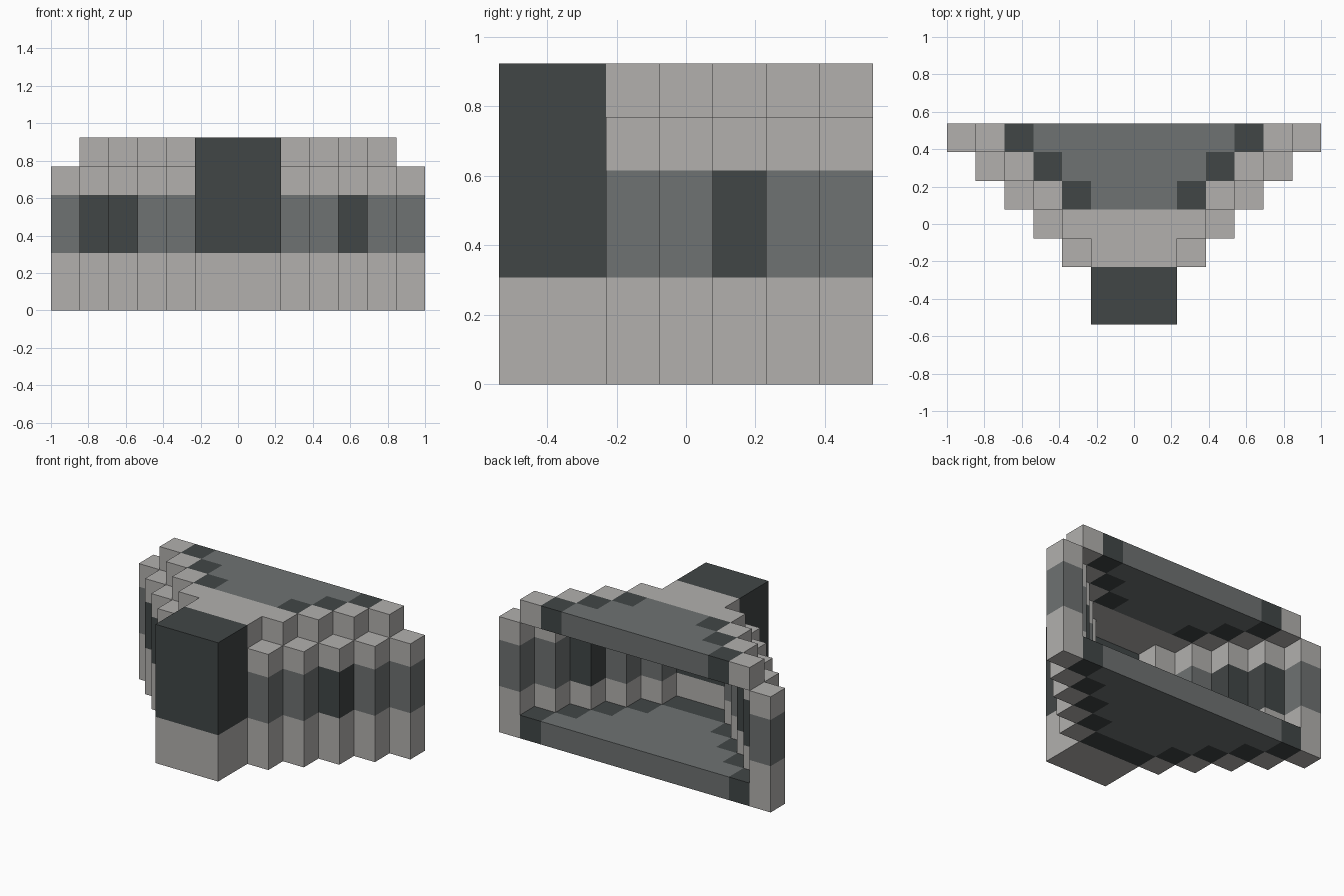
import bpy, bmesh
from mathutils import Matrix, Vector

cube = bpy.data.objects.get("Cube")
if cube:
    bpy.data.objects.remove(cube, do_unlink=True)

U = 2 / 13  # edge of one block


def make_material(name, color):
    mat = bpy.data.materials.new(name)
    mat.use_nodes = True
    mat.diffuse_color = color
    bsdf = next(n for n in mat.node_tree.nodes if n.type == 'BSDF_PRINCIPLED')
    bsdf.inputs["Base Color"].default_value = color
    return mat


LIGHT, MID, DARK = 0, 1, 2
MATERIALS = [
    make_material("light grey", (0.445, 0.434, 0.423, 1)),
    make_material("mid grey", (0.156, 0.168, 0.168, 1)),
    make_material("dark grey", (0.053, 0.061, 0.061, 1)),
]


def build_blocks(name, cells):
    """Join unit blocks {(column, row, layer): material} into one clean shell."""
    bm = bmesh.new()
    for (i, j, k), mat in cells.items():
        centre = Vector((i, j - 3, k + 0.5)) * U
        made = bmesh.ops.create_cube(bm, size=U, matrix=Matrix.Translation(centre))
        for face in {f for v in made["verts"] for f in v.link_faces}:
            face.material_index = mat
    # Drop the face pairs hidden between neighbouring blocks
    groups = {}
    for face in bm.faces:
        key = tuple(round(c / U * 2) for c in face.calc_center_median())
        groups.setdefault(key, []).append(face)
    hidden = [f for g in groups.values() if len(g) > 1 for f in g]
    bmesh.ops.delete(bm, geom=hidden, context='FACES')
    bmesh.ops.remove_doubles(bm, verts=bm.verts, dist=U / 100)
    bmesh.ops.dissolve_limit(bm, angle_limit=0.01, verts=bm.verts,
                             edges=bm.edges, delimit={'MATERIAL'})
    mesh = bpy.data.meshes.new(name)
    bm.to_mesh(mesh)
    bm.free()
    for mat in MATERIALS:
        mesh.materials.append(mat)
    obj = bpy.data.objects.new(name, mesh)
    bpy.context.collection.objects.link(obj)
    return obj


# Stepped side walls: light, a coloured band, then light again
def wall(side, dark_rows):
    cells = {}
    for row in range(2, 7):
        band = DARK if row in dark_rows else MID
        for layer in range(5):
            cells[side * row, row, layer] = band if layer in (2, 3) else LIGHT
    return cells


build_blocks("left_wall", wall(1, {4}))
build_blocks("right_wall", wall(-1, {4, 5}))

# Floor: fills between the walls, dark along its stepped border
floor = {}
for row in range(2, 7):
    for col in range(1 - row, row):
        border = row == 2 or abs(col) == row - 1
        floor[col, row, 0] = DARK if border else MID
build_blocks("floor", floor)

# Roof: light rim, dark stepped border, mid grey centre
roof = {}
for row in range(2, 7):
    for col in range(1 - row, row):
        if row < 4 or abs(col) == row - 1:
            shade = LIGHT
        else:
            shade = DARK if abs(col) == row - 2 else MID
        roof[col, row, 5] = shade
build_blocks("roof", roof)

# Front block: light base, dark upper part
build_blocks("front_block", {
    (col, row, layer): LIGHT if layer < 2 else DARK
    for col in (-1, 0, 1) for row in (0, 1) for layer in range(6)})
